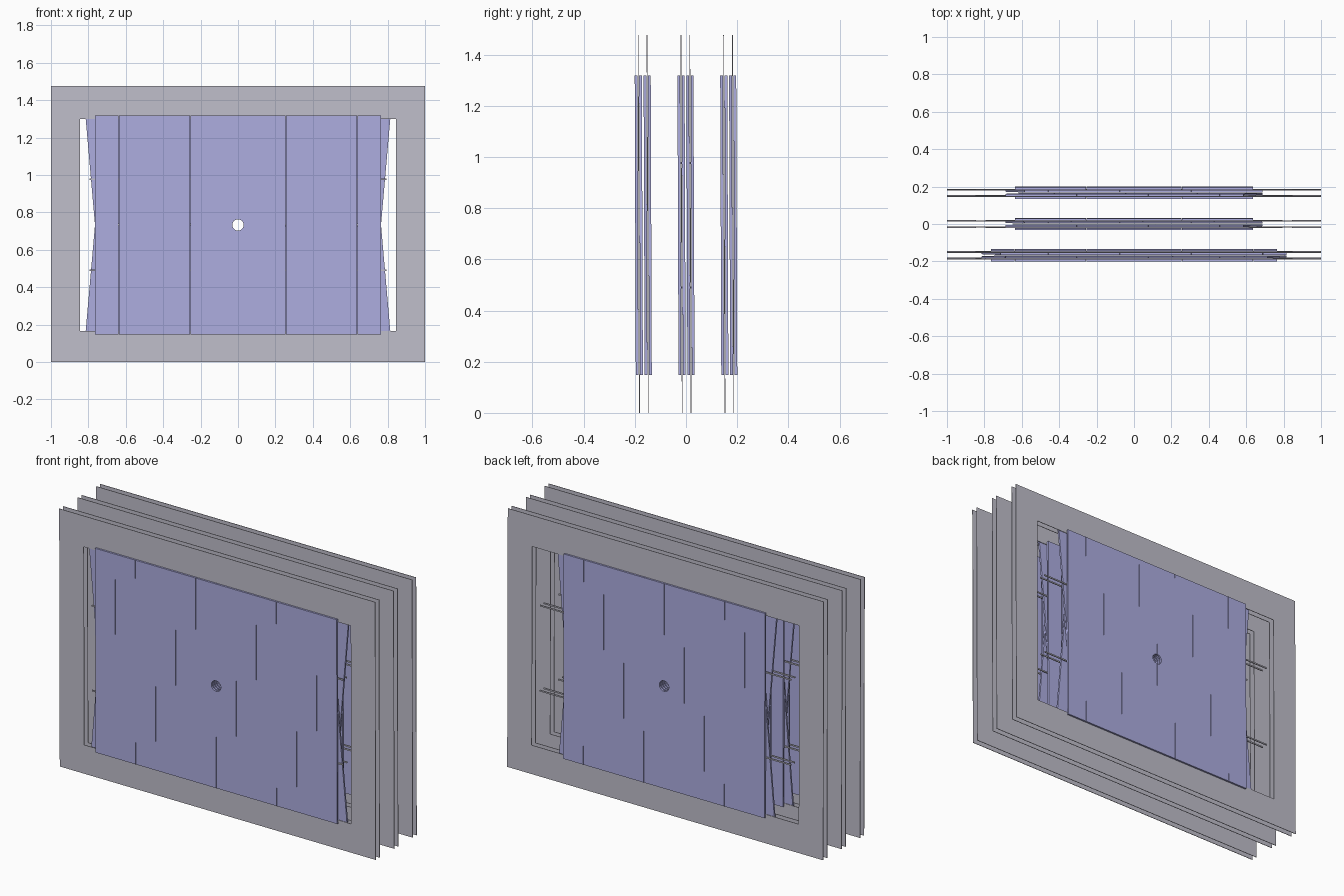
import bpy, bmesh
from math import sin, cos, tan, radians, pi

if "Cube" in bpy.data.objects:
    bpy.data.objects.remove(bpy.data.objects["Cube"])

ZC = 0.733          # height of the layer centres and of the central hole
TILT = 0.0036       # slight lean of every plane
STEREO = radians(5)
PITCH = 0.1275      # width of one panel
HALF_H = 0.585
THICK = 0.0105
HOLE_R = 0.03
GAP = 0.0004


def material(name, rgb):
    m = bpy.data.materials.new(name)
    m.diffuse_color = (*rgb, 1)
    m.use_nodes = True
    m.node_tree.nodes["Principled BSDF"].inputs["Base Color"].default_value = m.diffuse_color
    return m


BLUE = material("panel_blue", (0.42, 0.42, 0.75))
GREY = material("frame_grey", (0.53, 0.52, 0.60))


def prism(bm, outline, thick):
    """Extrude an (x, z) outline symmetrically along y."""
    front = bm.faces.new([bm.verts.new((x, -thick / 2, z)) for x, z in outline])
    ext = bmesh.ops.extrude_face_region(bm, geom=[front])
    moved = [v for v in ext["geom"] if isinstance(v, bmesh.types.BMVert)]
    bmesh.ops.translate(bm, verts=moved, vec=(0, thick, 0))


def finish(bm, name, y, mat):
    bmesh.ops.recalc_face_normals(bm, faces=bm.faces)
    me = bpy.data.meshes.new(name)
    bm.to_mesh(me)
    bm.free()
    me.materials.append(mat)
    ob = bpy.data.objects.new(name, me)
    ob.location = (0, y, ZC)
    ob.rotation_euler.x = TILT
    bpy.context.collection.objects.link(ob)


def layer(name, y, count, angle):
    """Row of upright panels; a stereo angle slants them sideways."""
    bm = bmesh.new()
    s = tan(angle) * HALF_H
    for side in (-1, 1):
        for i in range(count):
            a = side * (i * PITCH + GAP)
            b = side * ((i + 1) * PITCH - GAP)
            pts = [(a - s, -HALF_H), (b - s, -HALF_H), (b + s, HALF_H), (a + s, HALF_H)]
            if i == 0:   # half-round notch for the central hole
                n = 16
                for k in range(n + 1):
                    t = pi / 2 - side * pi * k / n - angle
                    pts.append((HOLE_R * cos(t) + side * GAP, HOLE_R * sin(t)))
            prism(bm, pts, THICK)
    finish(bm, name, y, BLUE)


def frame(name, y):
    """Thin rectangular plate with a window."""
    bm = bmesh.new()
    t = 0.003
    outer = [(-1, -ZC), (1, -ZC), (1, 1.477 - ZC), (-1, 1.477 - ZC)]
    inner = [(-0.845, 0.165 - ZC), (0.845, 0.165 - ZC), (0.845, 1.30 - ZC), (-0.845, 1.30 - ZC)]
    rings = [[bm.verts.new((x, yy, z)) for x, z in ring]
             for yy, ring in ((-t / 2, outer), (-t / 2, inner), (t / 2, inner), (t / 2, outer))]
    for r in range(4):
        p, q = rings[r], rings[(r + 1) % 4]
        for i in range(4):
            j = (i + 1) % 4
            bm.faces.new((p[i], p[j], q[j], q[i]))
    finish(bm, name, y, GREY)


def bars(name, y):
    """Two horizontal support bars between the panel layers."""
    bm = bmesh.new()
    for z in (-0.243, 0.243):
        prism(bm, [(-0.795, z - 0.004), (0.795, z - 0.004), (0.795, z + 0.004), (-0.795, z + 0.004)], 0.005)
    finish(bm, name, y, GREY)


# three stations: the front one is one panel wider on each side
for label, yc, count in (("front", -0.167, 6), ("middle", 0.0, 5), ("back", 0.167, 5)):
    for n, (dy, ang) in enumerate(((-0.026, 0), (-0.0087, -STEREO), (0.0087, STEREO), (0.026, 0))):
        layer(f"{label}_panel_layer_{n + 1}", yc + dy, count, ang)
    for n, dy in enumerate((-0.0173, 0.0173)):
        frame(f"{label}_frame_{n + 1}", yc + dy)
        bars(f"{label}_support_bars_{n + 1}", yc + dy)
